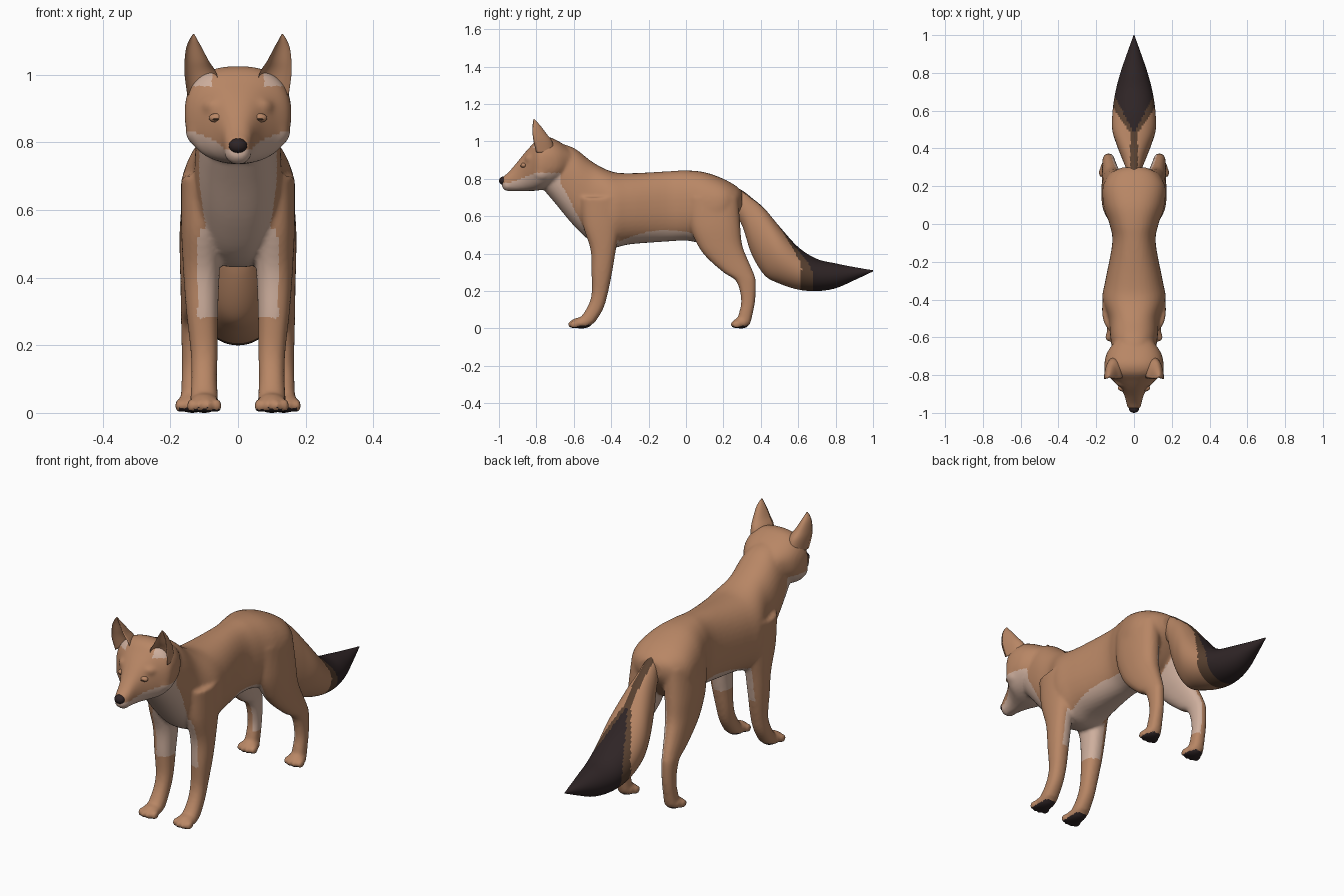
import bpy, bmesh, math
from mathutils import Matrix, Vector

if "Cube" in bpy.data.objects:
    bpy.data.objects.remove(bpy.data.objects["Cube"])


def material(name, rgb):
    m = bpy.data.materials.new(name)
    m.use_nodes = True
    m.diffuse_color = (*rgb, 1)
    bsdf = m.node_tree.nodes["Principled BSDF"]
    bsdf.inputs["Base Color"].default_value = (*rgb, 1)
    bsdf.inputs["Roughness"].default_value = 0.8
    return m


FUR, CREAM, BROWN, BLACK = 0, 1, 2, 3
PALETTE = [material("russet fur", (0.48, 0.24, 0.13)),
           material("cream fur", (0.62, 0.43, 0.34)),
           material("dark brown fur", (0.10, 0.053, 0.03)),
           material("black", (0.028, 0.018, 0.019))]


def smooth_stations(rows, steps):
    """Catmull-Rom interpolation through the given rows."""
    out = []
    for i in range(len(rows) - 1):
        quad = [rows[max(i - 1, 0)], rows[i], rows[i + 1], rows[min(i + 2, len(rows) - 1)]]
        for k in range(steps):
            t = k / steps
            out.append([0.5 * (2 * b + (c - a) * t + (2 * a - 5 * b + 4 * c - d) * t * t
                               + (3 * b - a - 3 * c + d) * t ** 3) for a, b, c, d in zip(*quad)])
    return out + [list(rows[-1])]


def loft(bm, rows, axis, side=1, power=2.3, sides=40, steps=5, cupped=False):
    """Rows are (station, x centre, x radius, low, high); axis is y or z."""
    rings = []
    for t, cx, rx, lo, hi in smooth_stations(rows, steps):
        ring = []
        for k in range(sides):
            a = math.tau * k / sides
            c, s = (math.copysign(abs(f) ** (2 / power), f) for f in (math.cos(a), math.sin(a)))
            if cupped:
                v = lo + (hi - lo) * (s if s > 0 else -0.45 * s)
            else:
                v = (lo + hi) / 2 + (hi - lo) / 2 * s
            x = side * (cx + rx * c)
            ring.append(bm.verts.new((x, t, v) if axis == "y" else (x, v, t)))
        rings.append(ring)
    faces = [bm.faces.new(reversed(rings[0])), bm.faces.new(rings[-1])]
    for r, q in zip(rings, rings[1:]):
        for k in range(sides):
            n = (k + 1) % sides
            f = bm.faces.new((r[k], r[n], q[n], q[k]))
            # inside of a cupped loft
            f.material_index = CREAM if cupped and k >= sides / 2 else FUR
            faces.append(f)
    bmesh.ops.recalc_face_normals(bm, faces=faces)


def ball(bm, centre, radii):
    m = Matrix.Translation(Vector(centre)) @ Matrix.Diagonal((*radii, 1))
    bmesh.ops.create_uvsphere(bm, u_segments=20, v_segments=12, radius=1, matrix=m)


def finish(name, bm, index=None, rule=None):
    mesh = bpy.data.meshes.new(name)
    bm.to_mesh(mesh)
    bm.free()
    obj = bpy.data.objects.new(name, mesh)
    bpy.context.collection.objects.link(obj)
    paint(mesh, index, rule)
    return obj


def paint(mesh, index=None, rule=None):
    mesh.materials.clear()
    for m in PALETTE:
        mesh.materials.append(m)
    for p in mesh.polygons:
        p.use_smooth = True
        if rule:
            p.material_index = rule(p.center, p.normal)
        elif index is not None:
            p.material_index = index


# Body: torso, neck, head and legs fused into one skin
bm = bmesh.new()
TORSO = [(-.76, 0, .09, .74, .96), (-.7, 0, .11, .67, .99), (-.6, 0, .125, .55, .965),
         (-.5, 0, .135, .46, .89), (-.4, 0, .168, .43, .84), (-.3, 0, .152, .45, .83),
         (-.1, 0, .115, .465, .84), (0, 0, .13, .47, .845), (.1, 0, .162, .46, .835),
         (.2, 0, .165, .52, .80), (.27, 0, .12, .6, .76), (.3, 0, .06, .65, .73)]
HEAD = [(-.62, 0, .10, .83, .96), (-.68, 0, .142, .78, 1.0), (-.74, 0, .157, .75, 1.025),
        (-.79, 0, .152, .738, 1.015), (-.83, 0, .11, .735, .975), (-.87, 0, .073, .735, .93),
        (-.91, 0, .05, .735, .88), (-.95, 0, .04, .737, .835), (-.98, 0, .03, .75, .81)]
FORELEG = [(.7, .10, .068, -.57, -.33), (.55, .108, .06, -.55, -.35), (.42, .108, .054, -.51, -.375),
           (.3, .106, .047, -.505, -.395), (.18, .10, .04, -.505, -.42), (.1, .10, .038, -.535, -.445),
           (.03, .10, .042, -.59, -.49)]
HINDLEG = [(.7, .09, .07, 0, .28), (.55, .105, .067, .02, .29), (.45, .112, .06, .06, .30),
           (.38, .12, .05, .11, .325), (.3, .13, .039, .20, .36), (.25, .134, .034, .27, .373),
           (.15, .135, .031, .295, .37), (.07, .135, .033, .28, .355), (.03, .135, .036, .27, .345)]
loft(bm, TORSO, "y")
loft(bm, HEAD, "y", power=2.4)
ball(bm, (0, -.952, .768), (.04, .034, .034))
for side in (1, -1):
    loft(bm, FORELEG, "z", side)
    loft(bm, HINDLEG, "z", side)
    # brow and cheek
    ball(bm, (side * .055, -.83, .905), (.05, .035, .03))
    ball(bm, (side * .105, -.77, .83), (.05, .05, .045))
    # paws with four toes each
    for x, y, length in ((.10, -.56, .06), (.135, .295, .046)):
        ball(bm, (side * x, y, .03), (.045, length, .03))
        for k in range(4):
            offset = (k - 1.5) * .025
            front = y - length + abs(offset) * .4 + .008
            ball(bm, (side * (x + offset), front, .022), (.015, .025, .021))
for v in bm.verts:
    v.co.z = max(v.co.z, 0)


def body_colour(c, n):
    x, y, z = abs(c.x), c.y, c.z
    inward = -n.x if c.x > 0 else n.x
    if z < .02 and n.z < -.6:
        return BLACK
    # muzzle, cheeks, throat and chest
    cheek = .775 + .055 * min(1, max(0, (y + .95) / .14))
    if y < -.67 and z < cheek:
        return CREAM
    if .45 < z < .78 and x < .115 and y < -.67 + (.78 - z) / 1.94:
        return CREAM
    # skin in front of the ears
    if -.84 < y < -.74 and z > .965 and x > .078 and n.y < -.2:
        return CREAM
    # front and inside of the forelegs
    if y < -.35 and .28 < z < .52 and x < .12 and inward > -.35:
        return CREAM
    # belly
    if -.4 < y < .08 and .3 < z < .525 - .9 * (y + .1) ** 2 and inward > -.9 and (y < -.02 or x < .11):
        if y > -.36 or x < .1:
            return CREAM
    # inside of the hind legs
    if y > 0 and .1 < z < .55 and inward > .35:
        return CREAM
    return FUR


body = finish("body", bm)
remesh = body.modifiers.new("fuse", "REMESH")
remesh.mode = "VOXEL"
remesh.voxel_size = .009
relax = body.modifiers.new("relax", "SMOOTH")
relax.factor = .5
relax.iterations = 5
skin = bpy.data.meshes.new_from_object(body.evaluated_get(bpy.context.evaluated_depsgraph_get()))
body.modifiers.clear()
body.data = skin
low = min(v.co.z for v in skin.vertices)
for v in skin.vertices:
    v.co.z -= low * max(0, 1 - v.co.z / .1)
paint(skin, rule=body_colour)

# Tail with a dark tip and a stripe along its top
bm = bmesh.new()
TAIL = [(.24, 0, .03, .65, .765), (.3, 0, .045, .55, .738), (.35, 0, .065, .40, .70),
        (.42, 0, .092, .285, .64), (.5, 0, .115, .24, .545), (.6, 0, .113, .208, .435),
        (.7, 0, .098, .2, .372), (.8, 0, .072, .215, .348), (.9, 0, .038, .258, .328),
        (1, 0, .002, .305, .311)]
loft(bm, TAIL, "y", power=2, sides=72, steps=9)


def tail_colour(c, n):
    x, y = abs(c.x), c.y
    if y > (min(.68, .48 + 1.9 * x) if n.z > 0 else .68):
        return BLACK
    if y > (min(.62, .45 + 1.5 * x) if n.z > 0 else .61) or (n.z > 0 and y > .27 and x < .02):
        return BROWN
    return FUR


finish("tail", bm, rule=tail_colour)

# Ears, cupped towards the front
EAR = [(.94, .105, .045, -.80, -.70), (1.0, .11, .048, -.815, -.715), (1.04, .122, .036, -.82, -.745),
       (1.08, .13, .023, -.82, -.775), (1.105, .132, .011, -.818, -.797), (1.12, .131, .002, -.815, -.81)]
for side, label in ((1, "left"), (-1, "right")):
    bm = bmesh.new()
    loft(bm, EAR, "z", side, power=2, cupped=True)
    finish(label + "_ear", bm)

    # Narrow eyes set under the brow
    bm = bmesh.new()
    ball(bm, (side * .062, -.868, .872), (.024, .016, .014))
    finish(label + "_eyelid", bm, FUR)
    bm = bmesh.new()
    ball(bm, (side * .062, -.877, .868), (.015, .009, .004))
    finish(label + "_eye", bm, BROWN)

# Nose
bm = bmesh.new()
ball(bm, (0, -.977, .79), (.027, .023, .022))
finish("nose", bm, BLACK)
